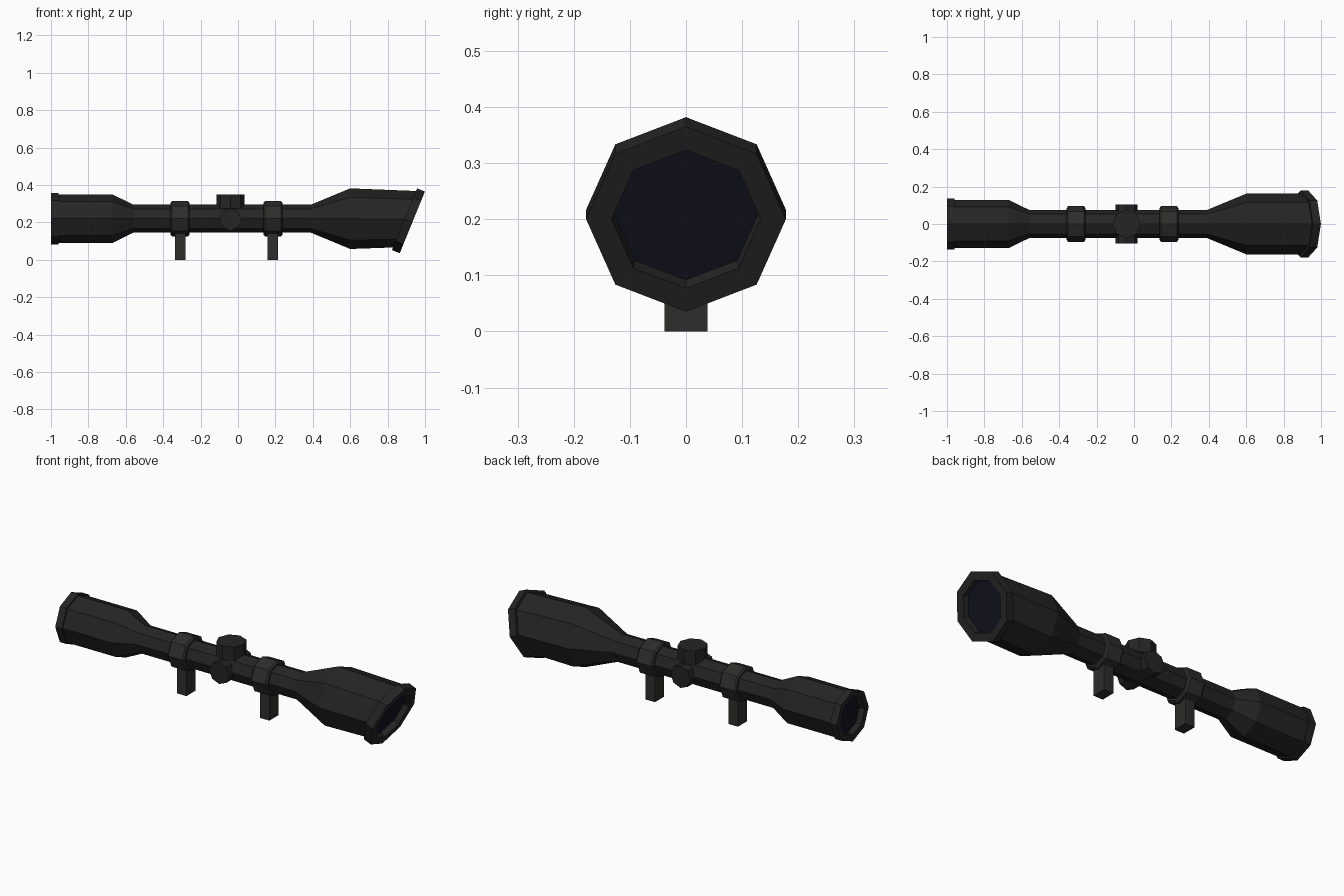
import bpy, bmesh
from math import sin, cos, pi, radians
from mathutils import Vector, Matrix

if "Cube" in bpy.data.objects:
    bpy.data.objects.remove(bpy.data.objects["Cube"])

ZC = 0.22            # optical axis height
TILT = radians(22.2)  # slant of the front bell


def material(name, rgb):
    m = bpy.data.materials.new(name)
    m.diffuse_color = (*rgb, 1)
    m.use_nodes = True
    m.node_tree.nodes["Principled BSDF"].inputs["Base Color"].default_value = m.diffuse_color
    return m


BLACK = material("matte_black", (0.018, 0.018, 0.018))
METAL = material("dark_metal", (0.026, 0.026, 0.025))
GLASS = material("dark_glass", (0.006, 0.006, 0.014))


def finish(bm, name, mat):
    bmesh.ops.recalc_face_normals(bm, faces=bm.faces)
    me = bpy.data.meshes.new(name)
    bm.to_mesh(me)
    bm.free()
    ob = bpy.data.objects.new(name, me)
    me.materials.append(mat)
    bpy.context.collection.objects.link(ob)
    return ob


def loft(name, rings, mat, caps=True, closed=False):
    """Octagonal loft along x; each ring is (x, z, radius, tilt)."""
    bm = bmesh.new()
    loops = []
    for x, z, r, t in rings:
        up = Vector((sin(t), 0, cos(t)))
        c = Vector((x, 0, z))
        loops.append([bm.verts.new(c + up * r * cos(k * pi / 4)
                                   + Vector((0, r * sin(k * pi / 4), 0)))
                      for k in range(8)])
    pairs = list(zip(loops, loops[1:]))
    if closed:
        pairs.append((loops[-1], loops[0]))
    for a, b in pairs:
        for k in range(8):
            n = (k + 1) % 8
            bm.faces.new((a[k], a[n], b[n], b[k]))
    if caps:
        bm.faces.new(loops[0])
        bm.faces.new(loops[-1])
    return finish(bm, name, mat)


def disc(name, ring):
    """Octagonal lens face."""
    x, z, r, t = ring
    bm = bmesh.new()
    bmesh.ops.create_circle(bm, cap_ends=True, segments=8, radius=r,
                            matrix=Matrix.Translation((x, 0, z))
                            @ Matrix.Rotation(pi / 2 + t, 4, 'Y'))
    return finish(bm, name, GLASS)


def prism(name, centre, radius, height, axis, mat):
    bm = bmesh.new()
    rot = Matrix.Rotation(pi / 2, 4, 'X') if axis == 'Y' else Matrix()
    bmesh.ops.create_cone(bm, cap_ends=True, segments=8, radius1=radius,
                          radius2=radius, depth=height,
                          matrix=Matrix.Translation(centre) @ rot)
    return finish(bm, name, mat)


def box(name, centre, size, mat):
    bm = bmesh.new()
    bmesh.ops.create_cube(bm, size=1, matrix=Matrix.Translation(centre)
                          @ Matrix.Diagonal((*size, 1)))
    return finish(bm, name, mat)


# Main tube: eyepiece with recess, tube, slanted bell with rim and recess
def slanted(depth, r):
    return (0.932 - depth * cos(TILT), 0.2 + depth * sin(TILT), r, TILT)


rear_lens = (-0.97, ZC, 0.098, 0)
front_lens = slanted(0.03, 0.129)
loft("scope_body", [
    rear_lens, (-1, ZC, 0.102, 0), (-1, ZC, 0.137, 0), (-0.96, ZC, 0.137, 0),
    (-0.96, ZC, 0.129, 0), (-0.67, ZC, 0.129, 0), (-0.56, ZC, 0.075, 0),
    (0.39, ZC, 0.075, 0), (0.6, ZC, 0.162, 0), slanted(0.045, 0.163),
    slanted(0.045, 0.178), slanted(0, 0.178), slanted(0, 0.133), front_lens,
], BLACK, caps=False)
disc("rear_lens", rear_lens)
disc("front_lens", front_lens)

# Clamp rings and mounting posts
for side, x in (("rear", -0.31), ("front", 0.187)):
    loft(side + "_clamp_ring", [
        (x - 0.05, ZC, 0.086, 0), (x - 0.042, ZC, 0.095, 0),
        (x + 0.042, ZC, 0.095, 0), (x + 0.05, ZC, 0.086, 0)], METAL)
    box(side + "_mount_post", (x, 0, 0.07), (0.056, 0.077, 0.14), METAL)

# Adjustment turrets
prism("top_turret", (-0.04, 0, 0.312), 0.075, 0.076, 'Z', BLACK)
prism("turret_stem", (-0.04, 0, 0.25), 0.055, 0.1, 'Z', BLACK)
prism("side_turrets", (-0.04, 0, 0.215), 0.06, 0.207, 'Y', BLACK)
